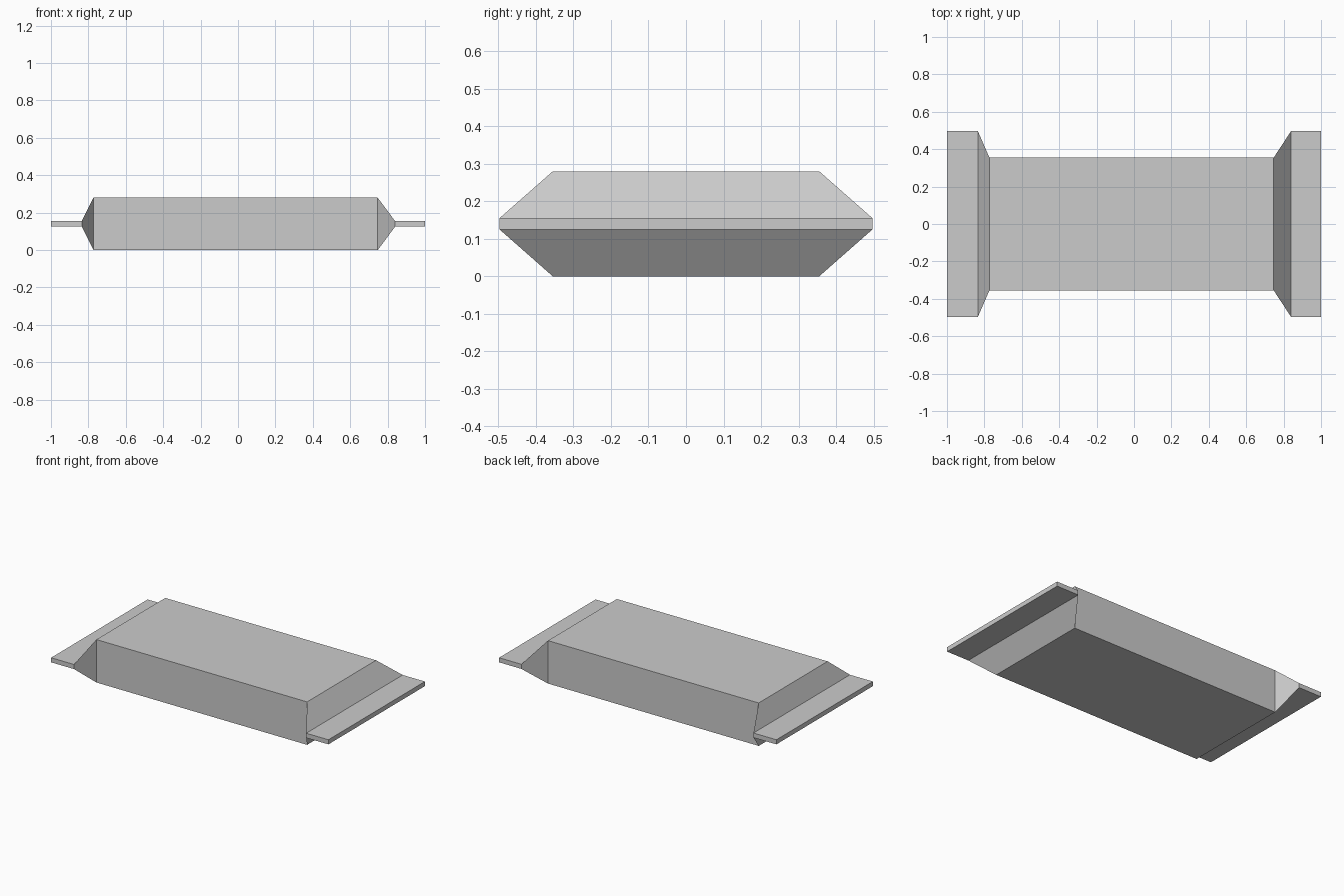
import bpy
import bmesh

# Remove the default object
cube = bpy.data.objects.get("Cube")
if cube:
    bpy.data.objects.remove(cube, do_unlink=True)

# Single plain grey material
GREY = (0.6, 0.6, 0.6, 1.0)
grey = bpy.data.materials.new("plain grey")
grey.use_nodes = True
grey.diffuse_color = GREY
grey.node_tree.nodes["Principled BSDF"].inputs["Base Color"].default_value = GREY

MID_Z = 0.14
FLAT = (0.497, 0.015)   # half width, half height of the sealed ends
FULL = (0.355, 0.14)    # half width, half height of the filled body


def loft(name, stations):
    """Skin rectangular sections (x, (half width, half height)) along x."""
    bm = bmesh.new()
    rings = []
    for x, (w, h) in stations:
        corners = ((-w, -h), (w, -h), (w, h), (-w, h))
        rings.append([bm.verts.new((x, y, MID_Z + z)) for y, z in corners])
    for a, b in zip(rings, rings[1:]):
        for i in range(4):
            j = (i + 1) % 4
            bm.faces.new((a[i], a[j], b[j], b[i]))
    bm.faces.new(rings[0])
    bm.faces.new(rings[-1])
    bmesh.ops.recalc_face_normals(bm, faces=bm.faces)
    mesh = bpy.data.meshes.new(name)
    bm.to_mesh(mesh)
    bm.free()
    mesh.materials.append(grey)
    obj = bpy.data.objects.new(name, mesh)
    bpy.context.collection.objects.link(obj)
    return obj


# Sealed wrapper: flat end, flare, body, flare, flat end
loft("wrapped_bar", [
    (-1.0, FLAT), (-0.835, FLAT), (-0.773, FULL),
    (0.747, FULL), (0.84, FLAT), (1.0, FLAT),
])
